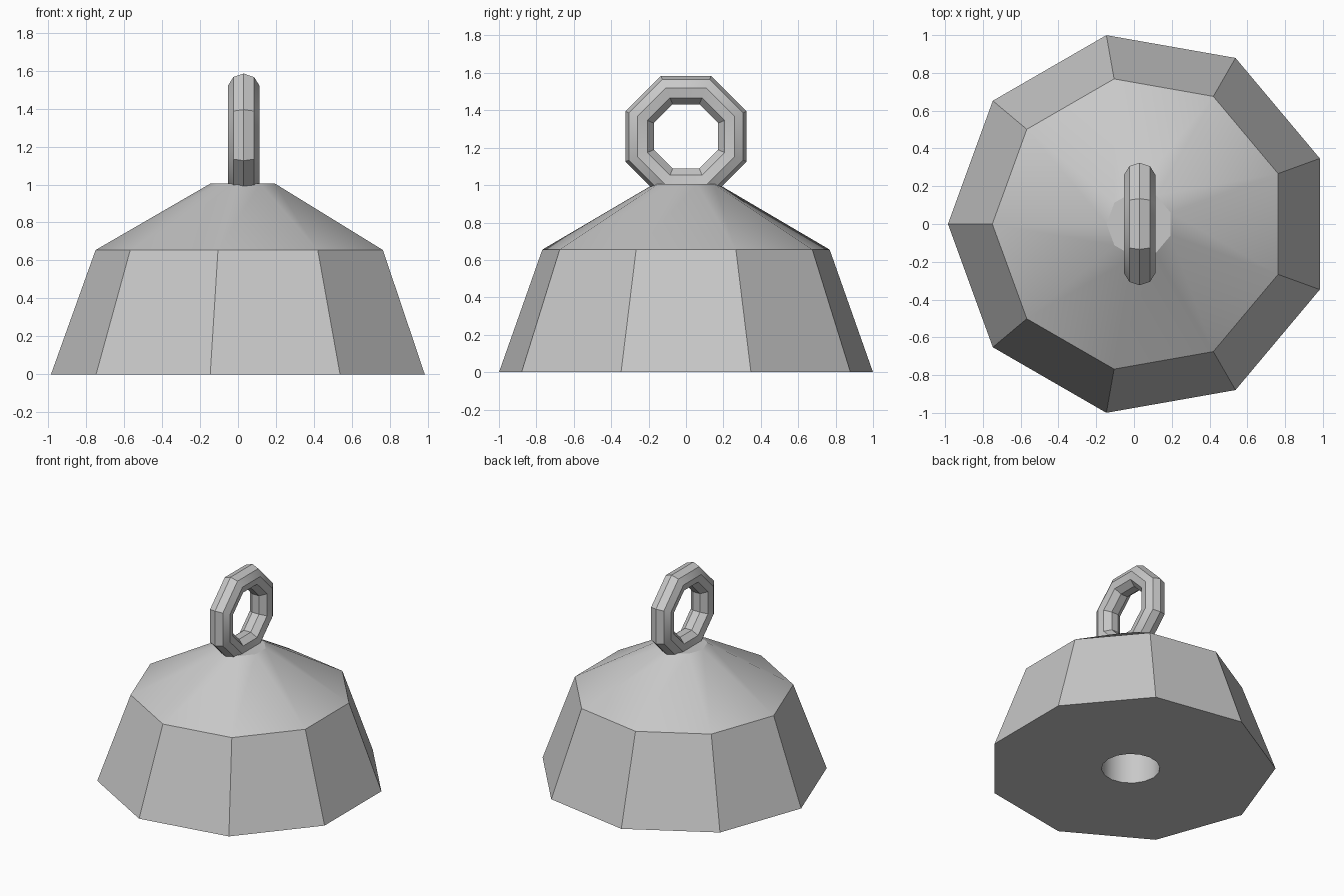
import bpy
from math import radians, pi, cos, sin

if "Cube" in bpy.data.objects:
    bpy.data.objects.remove(bpy.data.objects["Cube"], do_unlink=True)

CENTRE_X = 0.03
SIDES = 9

# Single metal colour
metal = bpy.data.materials.new("grey_metal")
metal.use_nodes = True
metal.diffuse_color = (0.58, 0.58, 0.58, 1)
metal.node_tree.nodes["Principled BSDF"].inputs["Base Color"].default_value = (0.58, 0.58, 0.58, 1)


def finish(obj, name):
    obj.name = name
    obj.data.materials.clear()
    obj.data.materials.append(metal)
    bpy.ops.object.select_all(action="DESELECT")
    obj.select_set(True)
    bpy.context.view_layer.objects.active = obj
    bpy.ops.object.shade_smooth_by_angle(angle=radians(30))


def lathe(profile):
    """Closed faceted solid from (radius, height) pairs, bottom to top."""
    verts = [(CENTRE_X + r * cos(pi + 2 * pi * i / SIDES),
              r * sin(pi + 2 * pi * i / SIDES), z)
             for r, z in profile for i in range(SIDES)]
    faces = [tuple(reversed(range(SIDES)))]
    for k in range(len(profile) - 1):
        low, high = k * SIDES, (k + 1) * SIDES
        for i in range(SIDES):
            j = (i + 1) % SIDES
            faces.append((low + i, low + j, high + j, high + i))
    faces.append(tuple(range(len(verts) - SIDES, len(verts))))
    mesh = bpy.data.meshes.new("weight_body")
    mesh.from_pydata(verts, [], faces)
    obj = bpy.data.objects.new("weight_body", mesh)
    bpy.context.collection.objects.link(obj)
    return obj


# Nine-sided body with a shallow conical shoulder
body = lathe([(1.015, 0), (0.78, 0.655), (0.175, 1.005)])

# Round blind hole in the underside
bpy.ops.mesh.primitive_cylinder_add(vertices=16, radius=0.205, depth=0.6,
                                    location=(CENTRE_X, 0, 0))
cutter = bpy.context.object
cutter.hide_render = True
cut = body.modifiers.new("underside_hole", "BOOLEAN")
cut.operation = "DIFFERENCE"
cut.solver = "EXACT"
cut.object = cutter
bpy.context.view_layer.objects.active = body
bpy.ops.object.modifier_apply(modifier=cut.name)
bpy.data.objects.remove(cutter, do_unlink=True)
finish(body, "weight_body")

# Upright octagonal hanging ring
bpy.ops.mesh.primitive_torus_add(major_segments=8, minor_segments=9,
                                 major_radius=0.266, minor_radius=0.085)
ring = bpy.context.object
ring.rotation_euler = (0, 0, radians(22.5))
bpy.ops.object.transform_apply(location=False, rotation=True, scale=False)
ring.rotation_euler = (0, radians(90), 0)
ring.location = (CENTRE_X, 0, 1.26)
finish(ring, "hanging_ring")
